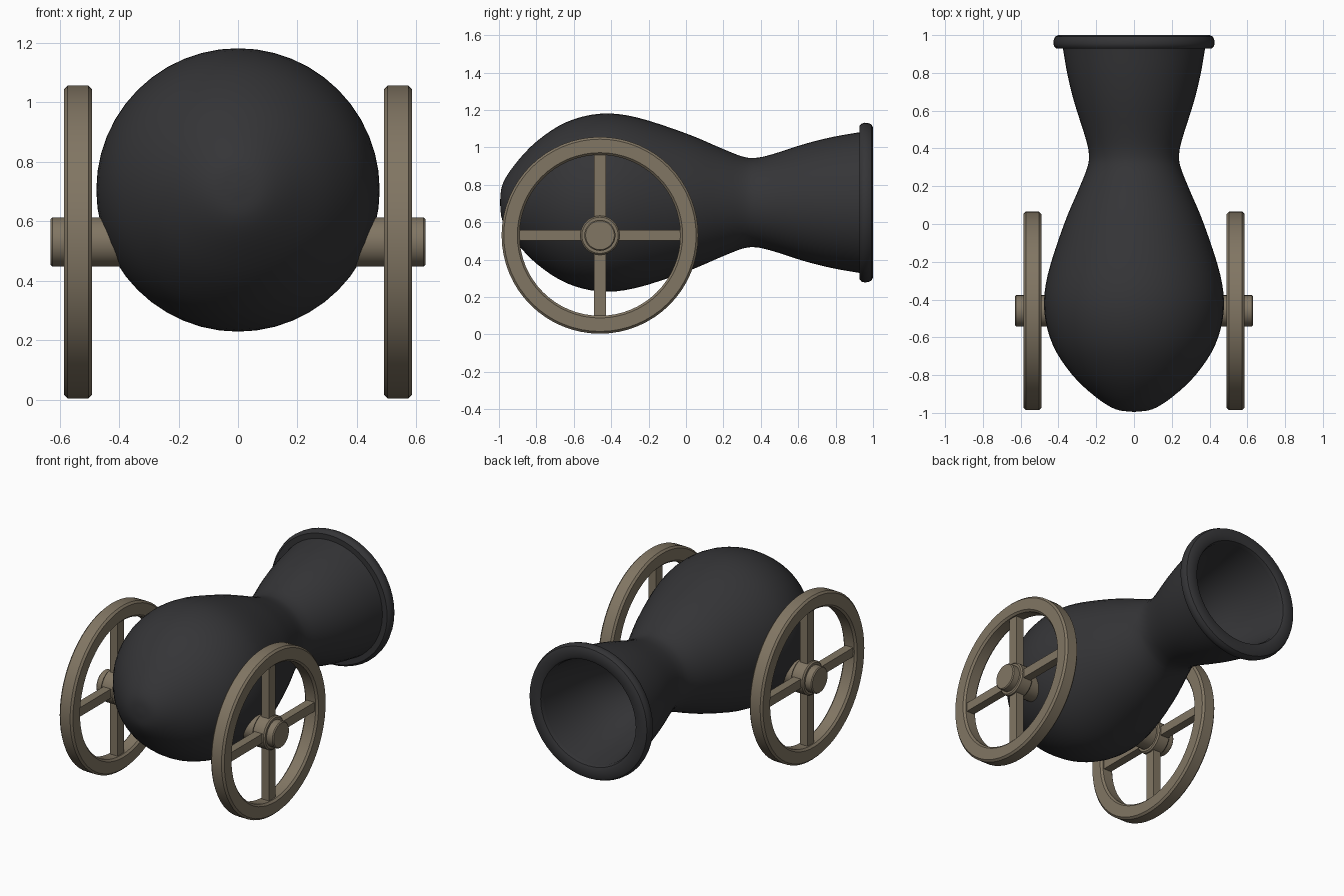
import bpy, bmesh, math
from mathutils import Vector, Matrix

if "Cube" in bpy.data.objects:
    bpy.data.objects.remove(bpy.data.objects["Cube"])


def material(name, rgb):
    m = bpy.data.materials.new(name)
    m.diffuse_color = (*rgb, 1)
    m.use_nodes = True
    m.node_tree.nodes["Principled BSDF"].inputs["Base Color"].default_value = m.diffuse_color
    return m


IRON = material("dark_iron", (0.035, 0.035, 0.038))
WOOD = material("wood", (0.22, 0.18, 0.125))


def smooth_curve(pts, steps=4):
    """Catmull-Rom curve through (radius, position) points."""
    p = [Vector(q) for q in pts]
    p = [2 * p[0] - p[1]] + p + [2 * p[-1] - p[-2]]
    out = []
    for i in range(1, len(p) - 2):
        a, b, c, d = p[i - 1:i + 3]
        for s in range(steps):
            t = s / steps
            out.append(0.5 * (2 * b + (c - a) * t + (2 * a - 5 * b + 4 * c - d) * t * t
                              + (3 * b - a - 3 * c + d) * t ** 3))
    return [tuple(v) for v in out] + [tuple(pts[-1])]


def lathe(name, profile, centre, axis, mat, segs=48, closed=False):
    """Spin a (radius, position) profile around the X or Y axis."""
    bm = bmesh.new()
    rings = []
    for r, h in profile:
        ring = []
        for i in range(segs):
            a = 2 * math.pi * i / segs
            u, v = r * math.cos(a), r * math.sin(a)
            ring.append(bm.verts.new((h, u, v) if axis == 'X' else (u, h, v)))
        rings.append(ring)
    pairs = list(zip(rings, rings[1:]))
    if closed:
        pairs.append((rings[-1], rings[0]))
    for a, b in pairs:
        for i in range(segs):
            j = (i + 1) % segs
            bm.faces.new((a[i], a[j], b[j], b[i]))
    bmesh.ops.remove_doubles(bm, verts=bm.verts, dist=1e-5)
    return finish(name, bm, centre, mat)


def finish(name, bm, centre, mat):
    bmesh.ops.recalc_face_normals(bm, faces=bm.faces)
    me = bpy.data.meshes.new(name)
    bm.to_mesh(me)
    bm.free()
    ob = bpy.data.objects.new(name, me)
    ob.location = centre
    me.materials.append(mat)
    bpy.context.collection.objects.link(ob)
    bpy.ops.object.select_all(action='DESELECT')
    ob.select_set(True)
    bpy.context.view_layer.objects.active = ob
    bpy.ops.object.shade_smooth_by_angle(angle=math.radians(35))
    return ob


# Barrel: bulbous breech, narrow neck, flared muzzle, hollow inside
outer = smooth_curve([(0, -0.995), (0.10, -0.98), (0.21, -0.91), (0.33, -0.795),
                      (0.43, -0.64), (0.475, -0.46), (0.457, -0.27), (0.37, 0),
                      (0.29, 0.19), (0.247, 0.30), (0.239, 0.37), (0.258, 0.46),
                      (0.315, 0.64), (0.352, 0.79), (0.378, 0.94)])
inner = smooth_curve([(0.33, 0.96), (0.30, 0.79), (0.265, 0.64), (0.21, 0.46),
                      (0.19, 0.37), (0.198, 0.30), (0.24, 0.19), (0.32, 0),
                      (0.41, -0.27), (0.425, -0.46), (0.38, -0.62), (0.28, -0.77),
                      (0.16, -0.89), (0, -0.94)])
lathe("barrel", outer + inner, (0, 0, 0.705), 'Y', IRON, 48)

# Rounded muzzle lip
lathe("muzzle_lip", [(0.34, 0.93), (0.41, 0.928), (0.422, 0.938), (0.427, 0.955),
                     (0.425, 0.975), (0.417, 0.992), (0.40, 1.0), (0.355, 1.0),
                     (0.338, 0.992), (0.33, 0.97), (0.33, 0.94)],
      (0, 0, 0.705), 'Y', IRON, 48, True)

AXLE = (0, -0.46, 0.53)


def drum(r, x0, x1, b):
    """Bevelled solid cylinder profile."""
    return [(0, x0), (r - b, x0), (r, x0 + b), (r, x1 - b), (r - b, x1), (0, x1)]


# Axle through the barrel
lathe("axle", drum(0.083, -0.63, 0.63, 0.006), AXLE, 'X', WOOD, 32)

# Wheels: rim, hub and crossed spokes on each side
R0, R1, B = 0.43, 0.526, 0.012
for side, s in (("left", -1), ("right", 1)):
    xc = s * 0.538
    centre = (xc, AXLE[1], AXLE[2])
    w = 0.047
    lathe(side + "_wheel_rim",
          [(R0, -w + B), (R0 + B, -w), (R1 - B, -w), (R1, -w + B),
           (R1, w - B), (R1 - B, w), (R0 + B, w), (R0, w - B)],
          centre, 'X', WOOD, 64, True)
    lathe(side + "_wheel_hub", drum(0.105, -0.045, 0.045, 0.008), centre, 'X', WOOD, 32)
    bm = bmesh.new()
    for size in ((0.055, 0.066, 0.88), (0.055, 0.88, 0.058)):
        bmesh.ops.create_cube(bm, size=1, matrix=Matrix.Diagonal((*size, 1)))
    finish(side + "_wheel_spokes", bm, centre, WOOD)
